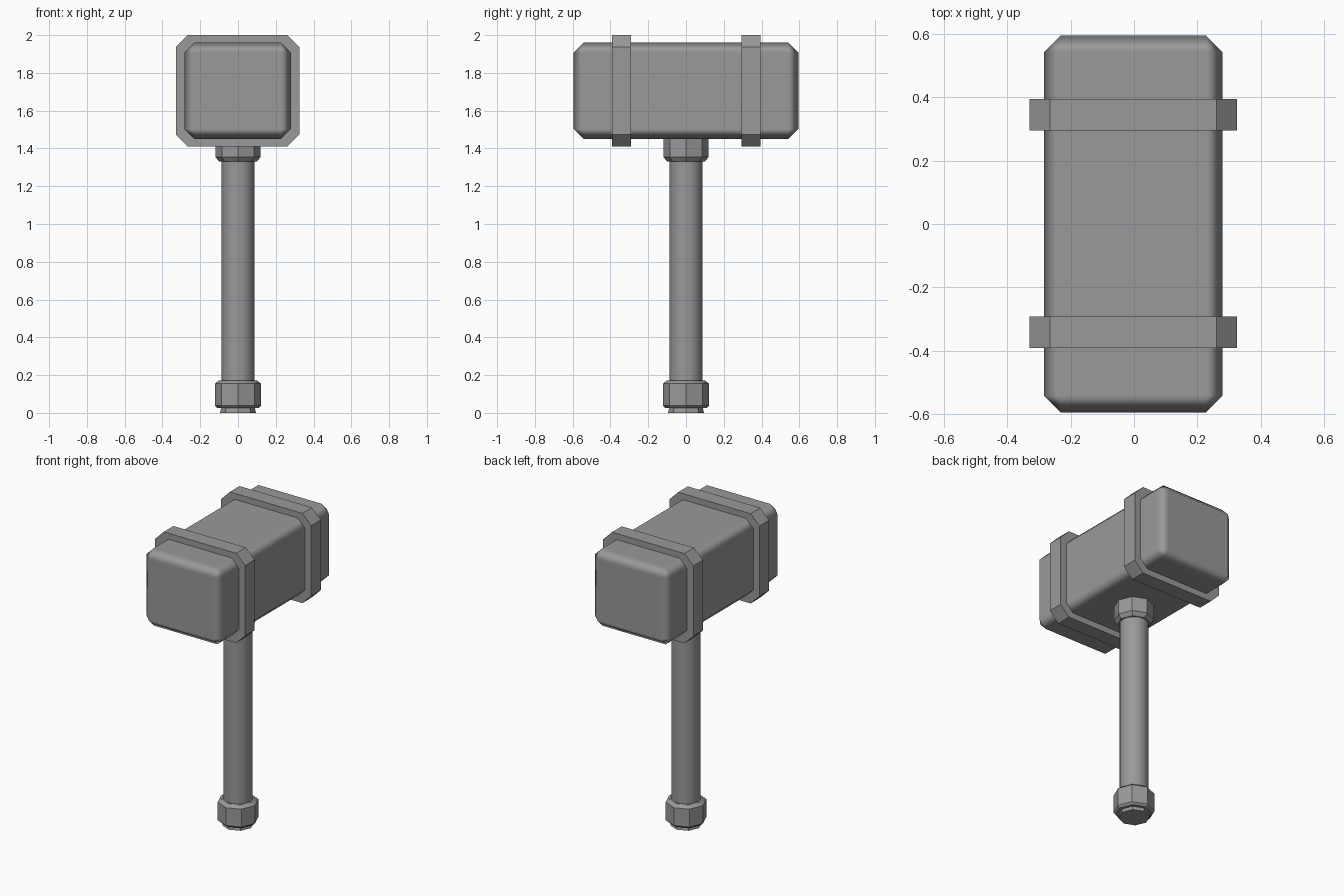
import bpy, bmesh, math

cube = bpy.data.objects.get("Cube")
if cube:
    bpy.data.objects.remove(cube, do_unlink=True)

grey = bpy.data.materials.new("stone grey")
grey.use_nodes = True
colour = (0.32, 0.32, 0.32, 1)
grey.diffuse_color = colour
grey.node_tree.nodes["Principled BSDF"].inputs["Base Color"].default_value = colour


def finish(name, bm, smooth_angle=None):
    bmesh.ops.recalc_face_normals(bm, faces=bm.faces)
    mesh = bpy.data.meshes.new(name)
    bm.to_mesh(mesh)
    bm.free()
    mesh.materials.append(grey)
    obj = bpy.data.objects.new(name, mesh)
    bpy.context.collection.objects.link(obj)
    if smooth_angle:
        bpy.ops.object.select_all(action='DESELECT')
        obj.select_set(True)
        bpy.context.view_layer.objects.active = obj
        bpy.ops.object.shade_smooth_by_angle(angle=math.radians(smooth_angle))
    return obj


def box(size, centre):
    bm = bmesh.new()
    bmesh.ops.create_cube(bm, size=1)
    bmesh.ops.scale(bm, vec=size, verts=bm.verts)
    bmesh.ops.translate(bm, vec=centre, verts=bm.verts)
    return bm


def turned(name, profile, sides, smooth_angle):
    """Solid of revolution from (radius, height) pairs."""
    bm = bmesh.new()
    rings = [[bm.verts.new((r * math.cos(math.tau * i / sides),
                            r * math.sin(math.tau * i / sides), z))
              for i in range(sides)] for r, z in profile]
    for low, high in zip(rings, rings[1:]):
        for i in range(sides):
            j = (i + 1) % sides
            bm.faces.new((low[i], low[j], high[j], high[i]))
    bm.faces.new(rings[0][::-1])
    bm.faces.new(rings[-1])
    return finish(name, bm, smooth_angle)


# Head block with softened chamfers
head = finish("head", box((0.565, 1.19, 0.51), (-0.002, 0, 1.705)), 60)
bevel = head.modifiers.new("chamfer", 'BEVEL')
bevel.width = 0.053
bevel.segments = 1
bevel.harden_normals = True

# Two bands around the head, chamfered on their long edges
for name, y in (("front_band", -0.342), ("back_band", 0.345)):
    bm = box((0.655, 0.1, 0.59), (-0.002, y, 1.705))
    corners = [e for e in bm.edges
               if abs(e.verts[0].co.y - e.verts[1].co.y) > 0.05]
    bmesh.ops.bevel(bm, geom=corners, offset=0.064, segments=1, affect='EDGES')
    finish(name, bm)

# Handle, collar under the head, and pommel
turned("handle", [(0.087, 0.1), (0.087, 1.46)], 16, 40)
turned("collar", [(0.1, 1.33), (0.12, 1.355), (0.12, 1.46)], 8, 30)
turned("pommel", [(0.095, 0), (0.09, 0.025), (0.11, 0.025), (0.123, 0.038),
                  (0.123, 0.155), (0.1, 0.172)], 8, 30)
